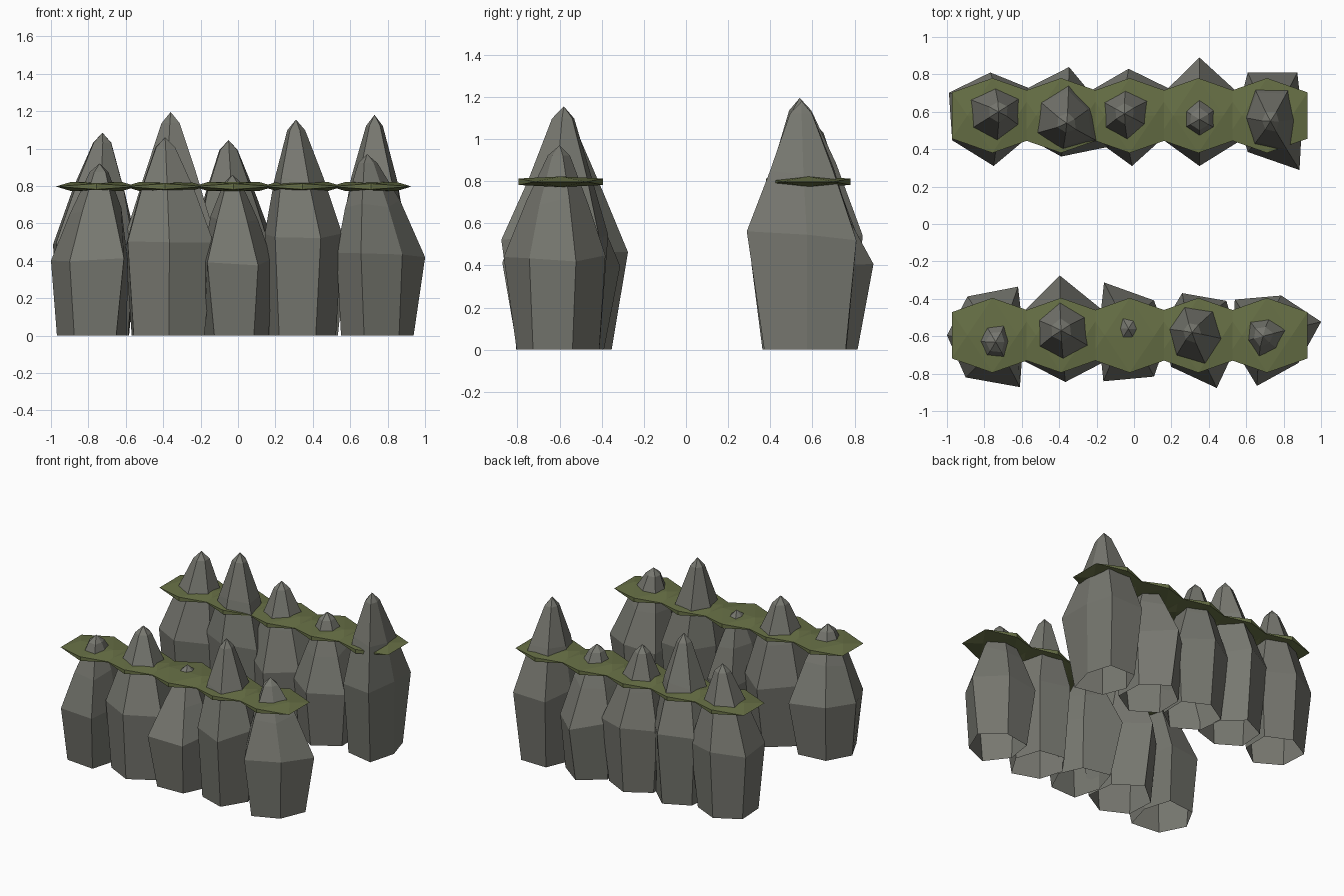
import bpy, bmesh, random
from math import sin, cos, radians
from mathutils import Vector

if "Cube" in bpy.data.objects:
    bpy.data.objects.remove(bpy.data.objects["Cube"])

random.seed(4)


def material(name, col):
    m = bpy.data.materials.new(name)
    m.diffuse_color = (*col, 1)
    m.use_nodes = True
    m.node_tree.nodes["Principled BSDF"].inputs["Base Color"].default_value = m.diffuse_color
    return m


STONE = material("grey stone", (0.185, 0.187, 0.162))
MOSS = material("moss green", (0.135, 0.16, 0.06))


def add_object(name, me, mat):
    me.materials.append(mat)
    ob = bpy.data.objects.new(name, me)
    bpy.context.collection.objects.link(ob)
    return ob


def rock(name, cx, cy, tip, turn, radii):
    """Six-sided boulder, open underneath: foot, wide belly, taper to an off-centre tip."""
    tx, ty, h = tip
    n = len(radii)
    mean = sum(radii) / n
    # height fraction, shift toward tip, share of mean radius, share of own radius
    profile = [(0, 0, 0.38, 0.44), (0.455, 0, 0, 1),
               (0.72, 0.6, 0.22, 0.40), (0.95, 1, 0.1, 0.12)]
    verts, faces = [], []
    for k, (f, s, even, own) in enumerate(profile):
        x, y = cx + (tx - cx) * s, cy + (ty - cy) * s
        for i, r in enumerate(radii):
            a = radians(turn + 60 * i)
            rr = even * mean + own * r
            wob = random.uniform(-0.025, 0.025) if k in (1, 2) else 0
            verts.append((x + rr * cos(a), y + rr * sin(a), h * f + wob))
    for k in range(len(profile) - 1):
        for i in range(n):
            j = (i + 1) % n
            a, b = k * n, (k + 1) * n
            faces.append((a + i, a + j, b + j, b + i))
    last = (len(profile) - 1) * n
    verts.append((tx, ty, h))
    faces += [(last + i, last + (i + 1) % n, len(verts) - 1) for i in range(n)]
    me = bpy.data.meshes.new(name)
    me.from_pydata(verts, [], faces)
    add_object(name, me, STONE)


def plate(name, cx, cy):
    """Moss plate: an icosahedron lying on an edge, squashed flat."""
    t = (1 + 5 ** 0.5) / 2
    bm = bmesh.new()
    for p in (-1, 1):
        for q in (-t, t):
            for v in ((p, 0, q), (0, q, p), (q, p, 0)):
                bm.verts.new((cx + v[0] * 0.217 / t, cy + v[1] * 0.2 / t,
                              0.797 + v[2] * 0.025 / t))
    bmesh.ops.convex_hull(bm, input=bm.verts[:])
    bmesh.ops.recalc_face_normals(bm, faces=bm.faces[:])
    me = bpy.data.meshes.new(name)
    bm.to_mesh(me)
    bm.free()
    add_object(name, me, MOSS)


# centre x, tip (x, y, z), rotation, belly radii
front = [
    (-0.77, (-0.74, -0.63, 0.92), 0, (.18, .30, .24, .23, .26, .32)),
    (-0.38, (-0.39, -0.57, 1.06), 33, (.25, .32, .25, .25, .25, .28)),
    (-0.01, (-0.03, -0.56, 0.86), -2, (.19, .22, .32, .18, .29, .25)),
    (0.34, (0.31, -0.58, 1.155), -10, (.22, .24, .24, .20, .22, .30)),
    (0.73, (0.69, -0.60, 0.97), 15, (.28, .22, .27, .21, .28, .21)),
]
back = [
    (-0.76, (-0.725, 0.60, 1.085), 32, (.26, .23, .26, .25, .27, .23)),
    (-0.37, (-0.36, 0.54, 1.195), 25, (.19, .26, .25, .25, .22, .29)),
    (-0.02, (-0.05, 0.59, 1.045), 32, (.26, .25, .26, .23, .27, .22)),
    (0.35, (0.35, 0.56, 0.93), 30, (.24, .31, .23, .24, .27, .26)),
    (0.73, (0.73, 0.55, 1.18), -2, (.17, .27, .26, .18, .23, .33)),
]

# two parallel rows of boulders, each threaded through a band of moss plates
for label, y, row in (("front", -0.595, front), ("back", 0.58, back)):
    for i, (x, tip, turn, radii) in enumerate(row):
        rock(f"{label}_boulder_{i + 1}", x, y, tip, turn, radii)
        plate(f"{label}_moss_plate_{i + 1}", -0.757 + 0.367 * i, y)
